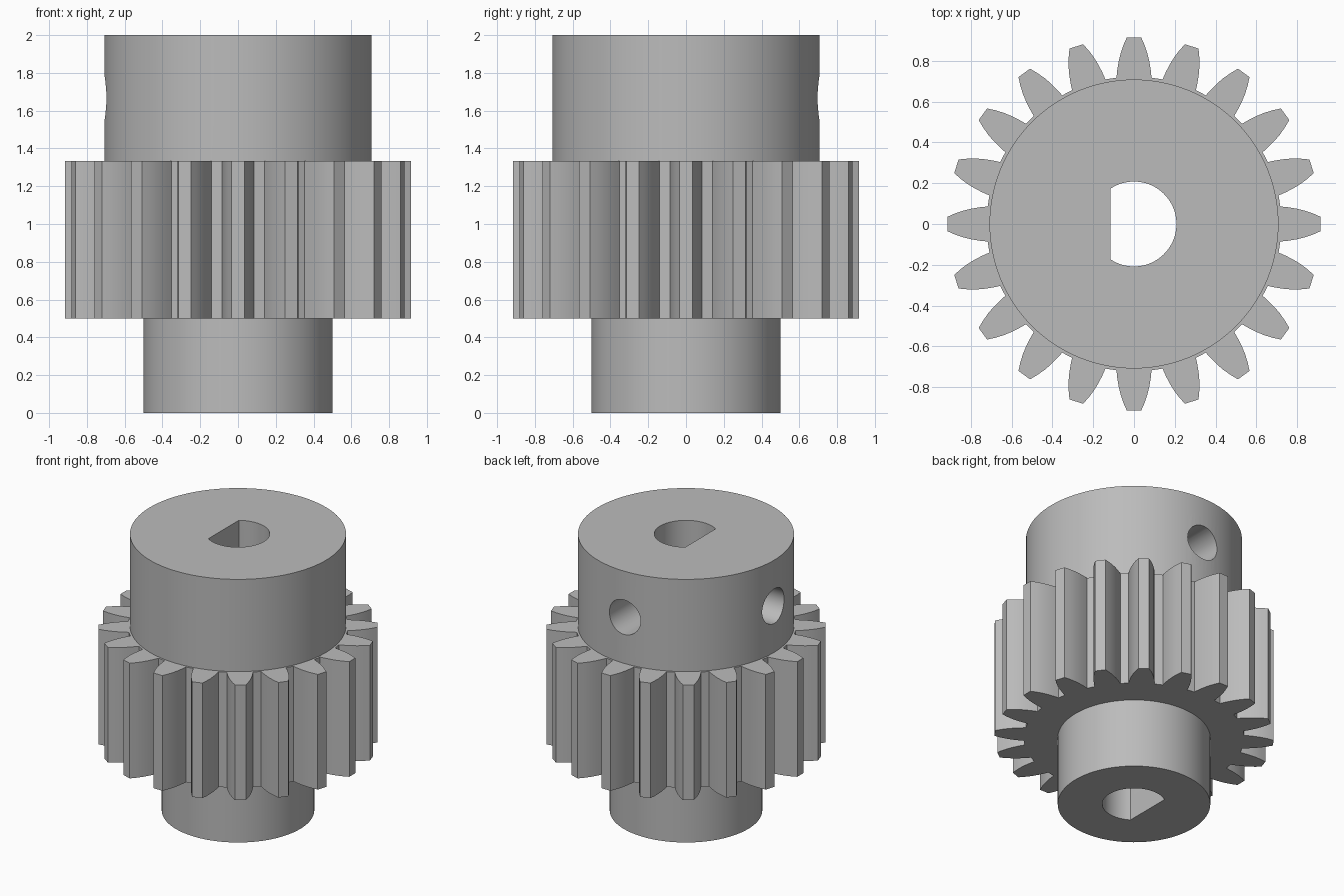
import bpy, bmesh
from math import pi, sin, cos, sqrt, asin

cube = bpy.data.objects.get("Cube")
if cube:
    bpy.data.objects.remove(cube, do_unlink=True)

TEETH = 20
HOLE_Z = 1.667

steel = bpy.data.materials.new("plain grey steel")
steel.use_nodes = True
grey = (0.5, 0.5, 0.5, 1.0)
steel.diffuse_color = grey
steel.node_tree.nodes["Principled BSDF"].inputs["Base Color"].default_value = grey


def prism(name, outline, z0, z1):
    """Extrude a closed xy outline between two heights."""
    bm = bmesh.new()
    base = bm.faces.new([bm.verts.new((x, y, z0)) for x, y in outline])
    top = bmesh.ops.extrude_face_region(bm, geom=[base])["geom"]
    moved = [v for v in top if isinstance(v, bmesh.types.BMVert)]
    bmesh.ops.translate(bm, verts=moved, vec=(0, 0, z1 - z0))
    bmesh.ops.recalc_face_normals(bm, faces=bm.faces)
    mesh = bpy.data.meshes.new(name)
    bm.to_mesh(mesh)
    bm.free()
    mesh.materials.append(steel)
    ob = bpy.data.objects.new(name, mesh)
    bpy.context.collection.objects.link(ob)
    return ob


def arc(r, start, end, n):
    return [(r * cos(start + (end - start) * i / n), r * sin(start + (end - start) * i / n))
            for i in range(n + 1)]


def circle(r, n=128):
    return arc(r, 0, 2 * pi, n)[:-1]


def combine(target, tool, operation):
    """Boolean a tool into the target and discard the tool."""
    mod = target.modifiers.new(tool.name, "BOOLEAN")
    mod.operation = operation
    mod.solver = "EXACT"
    mod.object = tool
    bpy.ops.object.select_all(action="DESELECT")
    bpy.context.view_layer.objects.active = target
    target.select_set(True)
    bpy.ops.object.modifier_apply(modifier=mod.name)
    bpy.data.objects.remove(tool, do_unlink=True)


# Toothed wheel: (radial distance, half width) along one flank
flank = [(0.717, 0.086), (0.755, 0.082), (0.795, 0.0755),
         (0.835, 0.066), (0.875, 0.0525), (0.915, 0.035)]
tooth = [(r, -w) for r, w in flank] + [(r, w) for r, w in reversed(flank)]
outline = []
for i in range(TEETH):
    c, s = cos(2 * pi * i / TEETH), sin(2 * pi * i / TEETH)
    outline += [(x * c - y * s, x * s + y * c) for x, y in tooth]
gear = prism("pinion_gear", outline, 0.5, 1.333)

# Boss below and hub above, overlapping into the wheel
combine(gear, prism("lower_boss", circle(0.5), 0, 0.7), "UNION")
combine(gear, prism("upper_hub", circle(0.708), 1.1, 2), "UNION")

# D-shaped shaft bore with its flat on the -x side
bore_r, flat_x = 0.208, -0.115
a = pi / 2 + asin(-flat_x / bore_r)
combine(gear, prism("bore", arc(bore_r, -a, a, 64), -0.1, 2.1), "DIFFERENCE")

# Two set-screw holes from the hub side into the bore
for name, rot, loc in (("left_hole", (0, -pi / 2, 0), (0, 0, HOLE_Z)),
                       ("back_hole", (-pi / 2, 0, 0), (0, 0, HOLE_Z))):
    start = 0.05 if name == "left_hole" else 0.15
    cutter = prism(name, circle(0.125, 48), start, 0.9)
    cutter.rotation_euler = rot
    cutter.location = loc
    bpy.context.view_layer.update()
    combine(gear, cutter, "DIFFERENCE")

# Smooth round walls, crisp edges
bpy.ops.object.select_all(action="DESELECT")
bpy.context.view_layer.objects.active = gear
gear.select_set(True)
bpy.ops.object.shade_smooth_by_angle(angle=pi / 6)
